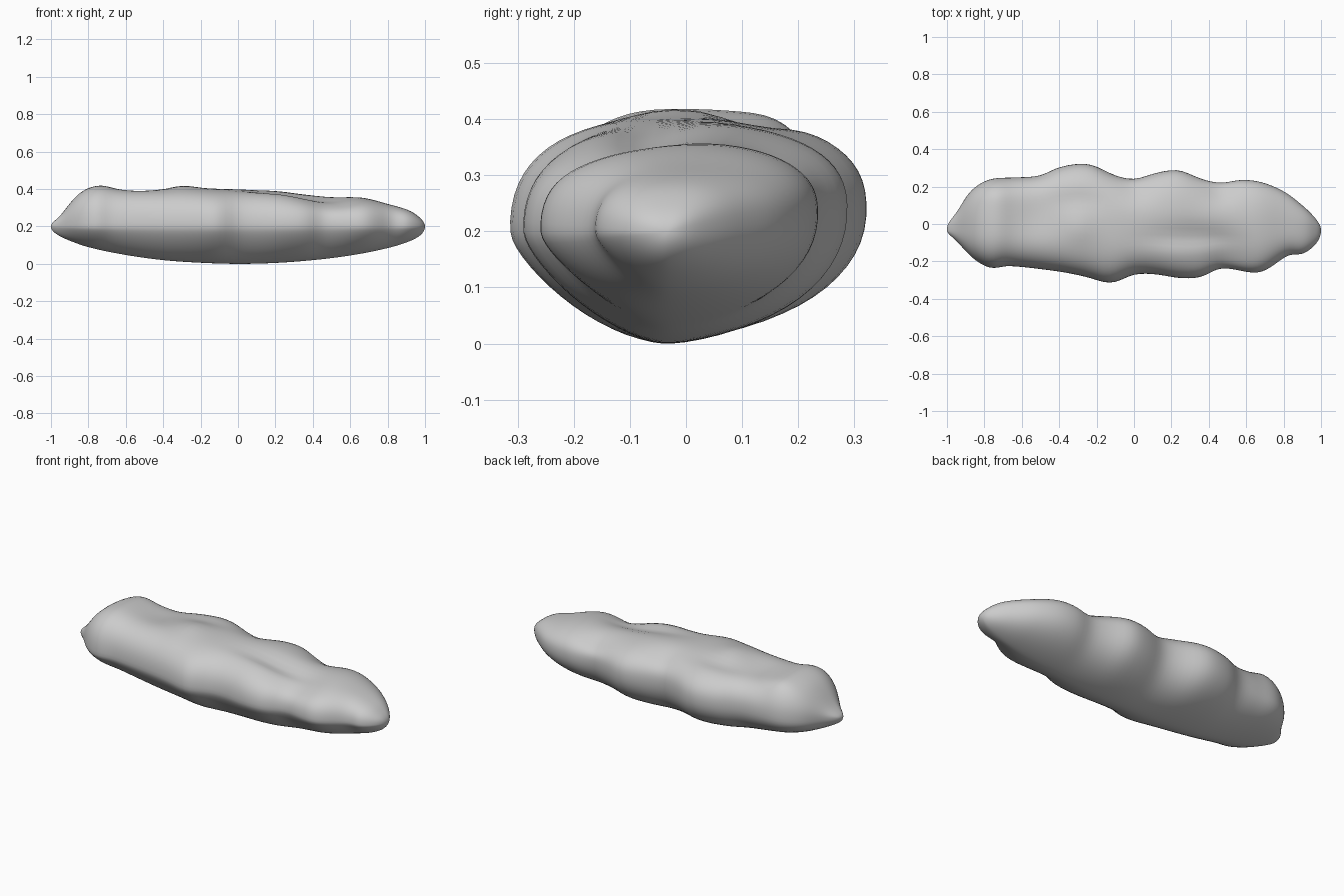
import bpy, bmesh, math

if "Cube" in bpy.data.objects:
    bpy.data.objects.remove(bpy.data.objects["Cube"])

# Outline curves read along the length: (x, value)
back = [(-1, -.03), (-.95, .06), (-.87, .18), (-.77, .24), (-.63, .25), (-.5, .26), (-.4, .305),
        (-.24, .322), (-.1, .26), (0, .24), (.12, .275), (.24, .29), (.35, .245), (.46, .22),
        (.57, .237), (.68, .225), (.8, .175), (.9, .1), (.97, .03), (1, -.035)]
front = [(-1, -.03), (-.95, -.09), (-.84, -.2), (-.76, -.237), (-.67, -.225), (-.4, -.255),
         (-.25, -.285), (-.12, -.318), (0, -.27), (.12, -.27), (.24, -.29), (.36, -.285),
         (.46, -.237), (.67, -.26), (.82, -.17), (.9, -.16), (.96, -.12), (1, -.035)]
top = [(-1, .2), (-.95, .26), (-.84, .385), (-.74, .422), (-.63, .405), (-.4, .405), (-.3, .41),
       (-.15, .405), (.2, .393), (.35, .375), (.5, .36), (.66, .357), (.8, .322), (.92, .285),
       (.97, .25), (1, .2)]
bottom = [(-1, .2), (-.97, .16), (-.9, .125), (-.8, .09), (-.6, .048), (-.4, .02), (-.2, .006),
          (0, 0), (.2, .005), (.4, .02), (.6, .045), (.8, .085), (.9, .115), (.97, .15), (1, .2)]

# Soft hollows (-) and swellings (+) of the top: x, y, x radius, y radius, height
dents = [(.3, -.07, .22, .045, -.035), (-.3, .12, .13, .06, -.022), (-.52, .05, .12, .12, -.022),
         (-.29, 0, .07, .08, .016), (-.74, .18, .12, .07, .02), (.5, -.18, .16, .1, -.03),
         (.02, .2, .08, .08, -.025), (.46, .19, .08, .07, -.03)]


def angle(x):
    return math.acos(max(-1, min(1, -x)))


def curve(pts, u):
    """Smooth cubic through the points, using the end-rounding angle as parameter."""
    p = [(angle(x), v) for x, v in pts]

    def slope(i):
        a, b = p[max(i - 1, 0)], p[min(i + 1, len(p) - 1)]
        return (b[1] - a[1]) / (b[0] - a[0])
    i = 0
    while i < len(p) - 2 and u > p[i + 1][0]:
        i += 1
    h = p[i + 1][0] - p[i][0]
    t = (u - p[i][0]) / h
    return ((2*t**3 - 3*t*t + 1) * p[i][1] + (t**3 - 2*t*t + t) * h * slope(i)
            + (3*t*t - 2*t**3) * p[i + 1][1] + (t**3 - t*t) * h * slope(i + 1))


def section_point(u, a):
    """Point on the cross-section: four rounded quarters between the outline curves."""
    x, body = -math.cos(u), math.sin(u)
    c, s = math.cos(a), math.sin(a)
    side_y = curve(back if c > 0 else front, u)
    end_z = curve(top if s > 0 else bottom, u)
    mid_y = -.035 + (.035 if s > 0 else 0) * body
    mid_z = .2 + .02 * body * (1 + c)
    n = 2.5 if s > 0 else 1.75 + .3 * c
    y = mid_y + (side_y - mid_y) * abs(c) ** (2 / n)
    z = mid_z + (end_z - mid_z) * abs(s) ** (2 / n)
    if s > 0:
        for dx, dy, rx, ry, h in dents:
            z += h * s * math.exp(-((x - dx) / rx) ** 2 - ((y - dy) / ry) ** 2)
    return x, y, z


# Lumpy loaf-shaped stone, skinned ring by ring
SEGS, RINGS = 64, 96
bm = bmesh.new()
rings = []
for i in range(1, RINGS):
    u = math.pi * i / RINGS
    rings.append([bm.verts.new(section_point(u, 2 * math.pi * (j + .5) / SEGS)) for j in range(SEGS)])
for r0, r1 in zip(rings, rings[1:]):
    for j in range(SEGS):
        k = (j + 1) % SEGS
        bm.faces.new((r0[j], r0[k], r1[k], r1[j]))
for ring, x in ((rings[0], -1), (rings[-1], 1)):
    tip = bm.verts.new((x, -.033, .2))
    for j in range(SEGS):
        bm.faces.new((ring[j], ring[(j + 1) % SEGS], tip))

# Blend the quarter seams
for _ in range(3):
    bmesh.ops.smooth_vert(bm, verts=[v for r in rings[3:-3] for v in r], factor=.5,
                          use_axis_x=False, use_axis_y=True, use_axis_z=True)
bmesh.ops.recalc_face_normals(bm, faces=bm.faces)
low = min(v.co.z for v in bm.verts)
bmesh.ops.translate(bm, verts=bm.verts, vec=(0, 0, -low))
for f in bm.faces:
    f.smooth = True
mesh = bpy.data.meshes.new("stone")
bm.to_mesh(mesh)
bm.free()
bpy.context.collection.objects.link(bpy.data.objects.new("stone", mesh))
